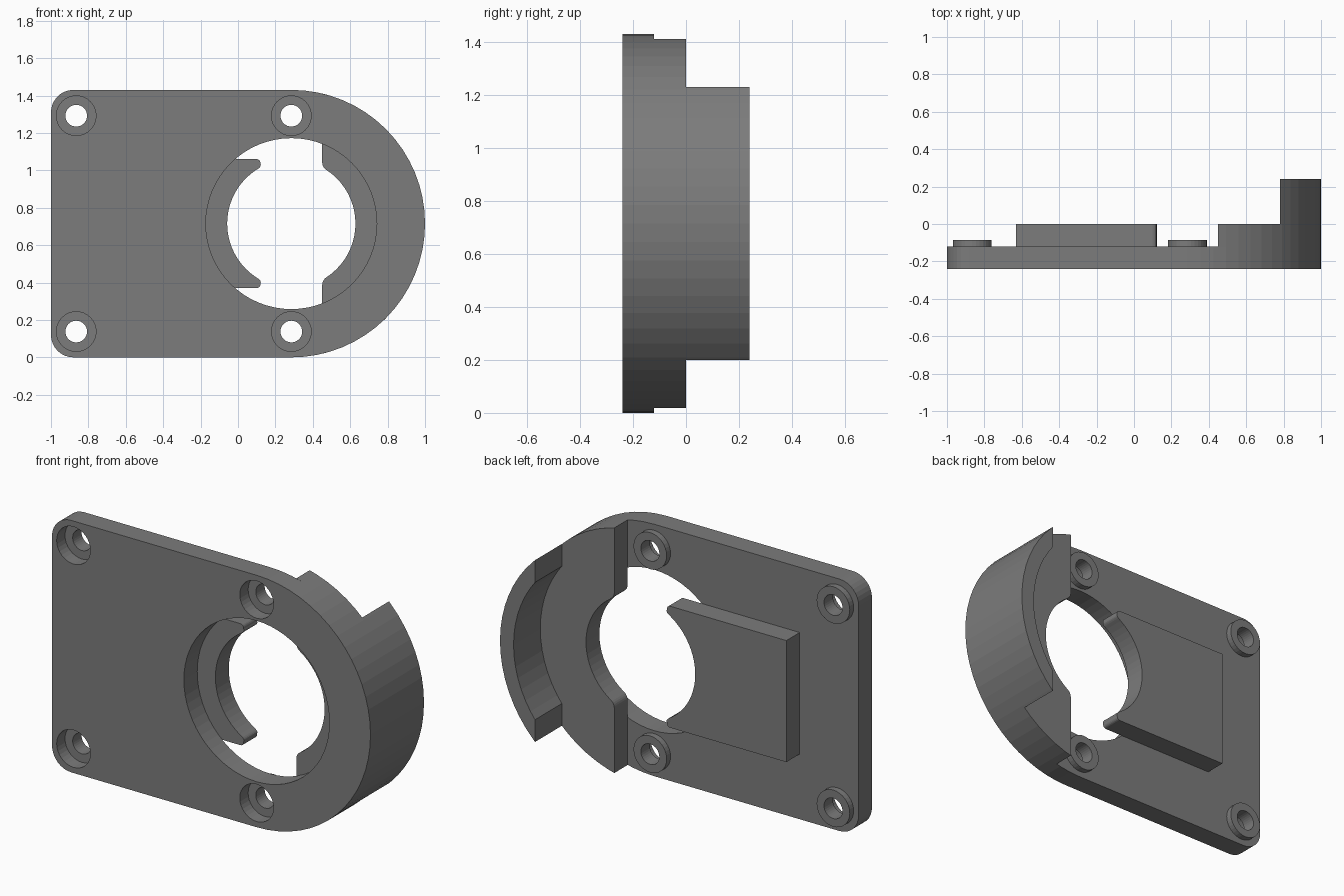
import bpy, bmesh
from math import radians, degrees, cos, sin, acos, floor
from mathutils import Matrix, Vector

cube = bpy.data.objects.get("Cube")
if cube:
    bpy.data.objects.remove(cube, do_unlink=True)

grey = bpy.data.materials.new("plain_grey")
grey.use_nodes = True
colour = (0.2, 0.2, 0.2, 1)
grey.diffuse_color = colour
grey.node_tree.nodes["Principled BSDF"].inputs["Base Color"].default_value = colour

# Shared dimensions
CX, CZ = 0.285, 0.715
OUTER, BORE, SEAT, WALL_IN = 0.715, 0.457, 0.343, 0.63
FRONT, FLOOR, BACK, BOSS, RAISED, WALL = -0.24, -0.165, -0.12, -0.085, 0.0, 0.24
SCREWS = [(x, z) for x in (-0.865, CX) for z in (0.138, 1.292)]


def arc(r, a0, a1, cx=CX, cz=CZ, step=5.625):
    """Arc points between two angles in degrees, snapped to a shared step."""
    lo, hi = min(a0, a1), max(a0, a1)
    angles = [lo]
    k = floor(lo / step + 0.01) + 1
    while k * step < hi - 0.1:
        angles.append(k * step)
        k += 1
    angles.append(hi)
    if a0 > a1:
        angles.reverse()
    return [(cx + r * cos(radians(a)), cz + r * sin(radians(a))) for a in angles]


def circle(r, cx=CX, cz=CZ, step=5.625):
    return arc(r, 0, 360, cx, cz, step)[:-1]


def bend(p0, c, p1, n=5):
    """Rounded corner through a control point."""
    p0, c, p1 = Vector(p0), Vector(c), Vector(p1)
    pts = [p0 * (1 - t) ** 2 + c * 2 * t * (1 - t) + p1 * t * t
           for t in (i / n for i in range(n + 1))]
    return [tuple(p) for p in pts]


def flip(points):
    """Mirror points about the horizontal centre line, reversing their order."""
    return [(x, 2 * CZ - z) for x, z in reversed(points)]


def angle_at(x, r):
    return degrees(acos((x - CX) / r))


def slab(name, loops, y0, y1):
    """Extrude an outline with optional holes between two depths."""
    curve = bpy.data.curves.new(name, "CURVE")
    curve.dimensions = "2D"
    curve.fill_mode = "BOTH"
    curve.extrude = (y1 - y0) / 2
    for loop in loops:
        spline = curve.splines.new("POLY")
        spline.points.add(len(loop) - 1)
        for point, (x, z) in zip(spline.points, loop):
            point.co = (x, z, 0, 1)
        spline.use_cyclic_u = True
    helper = bpy.data.objects.new(name + "_outline", curve)
    bpy.context.collection.objects.link(helper)
    bpy.context.view_layer.update()
    graph = bpy.context.evaluated_depsgraph_get()
    mesh = bpy.data.meshes.new_from_object(helper.evaluated_get(graph))
    bpy.data.objects.remove(helper, do_unlink=True)
    mesh.name = name
    mesh.transform(Matrix.Translation((0, (y0 + y1) / 2, 0))
                   @ Matrix.Rotation(radians(90), 4, "X"))
    bm = bmesh.new()
    bm.from_mesh(mesh)
    bmesh.ops.remove_doubles(bm, verts=bm.verts, dist=1e-5)
    bmesh.ops.recalc_face_normals(bm, faces=bm.faces)
    for face in bm.faces:
        face.smooth = False
        face.material_index = 0
    bm.to_mesh(mesh)
    bm.free()
    mesh.materials.clear()
    mesh.materials.append(grey)
    obj = bpy.data.objects.new(name, mesh)
    bpy.context.collection.objects.link(obj)
    return obj


# Base plate: counterbored front layer and drilled back layer
c = 0.12
outline = (arc(OUTER, -90, 90)
           + arc(c, 90, 180, -1 + c, 2 * CZ - c, 11.25)
           + arc(c, 180, 270, -1 + c, c, 11.25))
for name, r, y0, y1 in (("plate_front", 0.106, FRONT, FLOOR),
                        ("plate_back", 0.058, FLOOR, BACK)):
    holes = [circle(r, x, z, 11.25) for x, z in SCREWS]
    slab(name, [outline, circle(BORE)] + holes, y0, y1)

# Screw bosses on the back
for i, (x, z) in enumerate(SCREWS):
    slab(f"screw_boss_{i + 1}",
         [circle(0.104, x, z, 11.25), circle(0.058, x, z, 11.25)], BACK, BOSS)

# Raised pad with two rounded claws around the bore
top, tip = 1.06, 0.12
a = angle_at(0.103, SEAT)
inner = arc(SEAT, 360 - a, a)
claw = (bend(inner[-1], (tip + 0.008, 1.02), (tip, 1.035))
        + bend((tip, 1.036), (tip, top), (tip - 0.024, top)))
pad = flip(claw) + inner[1:-1] + claw + [(-0.63, top), (-0.63, 2 * CZ - top)]
slab("raised_pad", [pad], BACK, RAISED)

# Raised crescent beside the bore, with softened inner corners
edge = 0.45
a_out, a_in = angle_at(edge, OUTER), angle_at(edge + 0.025, SEAT)
inner = arc(SEAT, a_in, -a_in)
soft = bend((edge, 1.045), (edge, 1.016), inner[0])
crescent = arc(OUTER, -a_out, a_out) + soft + inner[1:-1] + flip(soft)
slab("raised_crescent", [crescent], BACK, RAISED)

# Tall curved wall at the round end
edge = 0.78
a_out, a_in = angle_at(edge, OUTER), angle_at(edge, WALL_IN)
slab("end_wall", [arc(OUTER, -a_out, a_out) + arc(WALL_IN, a_in, -a_in)],
     RAISED, WALL)
